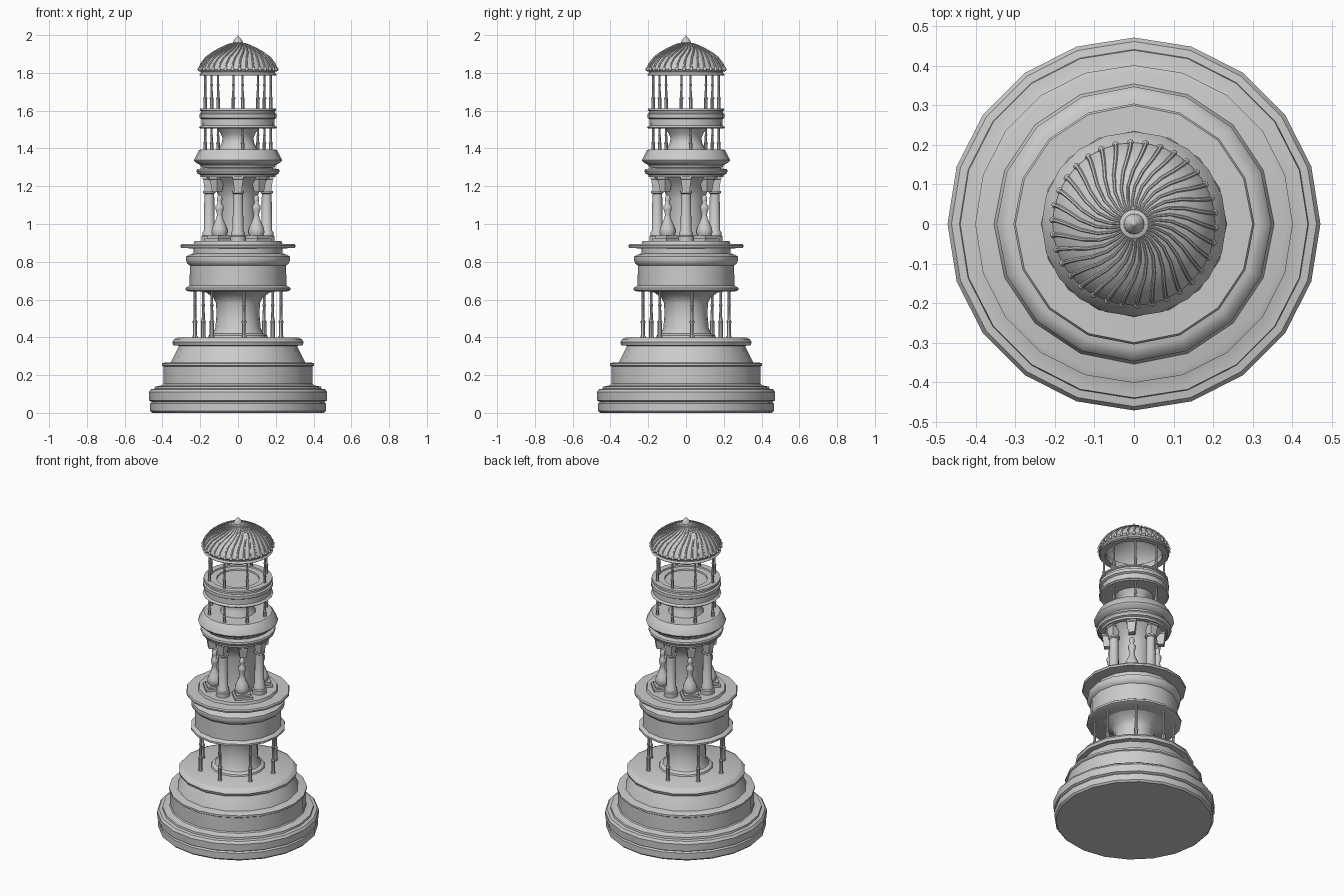
import bpy, bmesh, math
from mathutils import Matrix, Vector

PHASE = math.radians(8)          # shared twist of the thin gallery posts


def finish(ob, angle=35):
    bpy.ops.object.select_all(action='DESELECT')
    ob.select_set(True)
    bpy.context.view_layer.objects.active = ob
    bpy.ops.object.shade_smooth_by_angle(angle=math.radians(angle))
    return ob


def lathe(name, profile, n=16, places=None, turn=0.0, angle=35):
    """Revolve (radius, z) points; repeat the solid at each placement matrix."""
    bm = bmesh.new()
    for M in places or [Matrix()]:
        rings = []
        for r, z in profile:
            if r == 0:
                rings.append([bm.verts.new(M @ Vector((0, 0, z)))] * n)
            else:
                rings.append([bm.verts.new(M @ Vector((
                    r * math.cos(turn + 2 * math.pi * i / n),
                    r * math.sin(turn + 2 * math.pi * i / n), z))) for i in range(n)])
        for a, b in zip(rings, rings[1:]):
            for i in range(n):
                j = (i + 1) % n
                quad = list(dict.fromkeys((a[i], a[j], b[j], b[i])))
                if len(quad) > 2:
                    bm.faces.new(quad)
    bmesh.ops.recalc_face_normals(bm, faces=bm.faces)
    me = bpy.data.meshes.new(name)
    bm.to_mesh(me)
    bm.free()
    ob = bpy.data.objects.new(name, me)
    bpy.context.collection.objects.link(ob)
    return finish(ob, angle)


def around(count, radius, phase=0.0):
    return [Matrix.Rotation(phase + 2 * math.pi * k / count, 4, 'Z')
            @ Matrix.Translation((radius, 0, 0)) for k in range(count)]


def posts(name, radius, z0, z1, r):
    """Slim turned posts: thick foot, ring, thin shaft, small top."""
    h = z1 - z0
    prof = [(0, z0), (r * 1.4, z0), (r * 1.2, z0 + .05 * h), (r * 1.2, z0 + .3 * h),
            (r * 1.5, z0 + .33 * h), (r * .9, z0 + .37 * h), (r * .75, z0 + .65 * h),
            (r * 1.1, z0 + .68 * h), (r * .75, z0 + .71 * h), (r * .75, z0 + .94 * h),
            (r * 1.3, z1), (0, z1)]
    return lathe(name, prof, 8, around(8, radius, PHASE))


# stepped base
lathe("base_plinth", [(0, 0), (.455, 0), (.465, .01), (.465, .05), (.457, .058), (.47, .065),
                      (.472, .11), (.462, .125), (.442, .128), (.44, .14), (.42, .142),
                      (.40, .148), (.395, .155), (.395, .245), (.402, .25), (.402, .262),
                      (.385, .268), (0, .268)], 20)
lathe("upper_plinth", [(0, .262), (.357, .262), (.352, .275), (.33, .32), (.312, .355),
                       (.342, .358), (.348, .375), (.338, .39), (.315, .40), (0, .40)], 16)

# lower open gallery
lathe("lower_shaft", [(0, .395), (.16, .395), (.155, .41), (.135, .42), (.12, .45), (.114, .52),
                      (.116, .58), (.13, .61), (.165, .635), (.19, .65), (0, .65)], 16)
posts("lower_posts", .23, .40, .65, .0095)

# lower drum with projecting rim
lathe("lower_drum", [(0, .643), (.26, .643), (.277, .65), (.277, .662), (.256, .675), (.255, .78),
                     (.268, .79), (.276, .81), (.274, .828), (.25, .84), (.235, .845),
                     (.235, .87), (.302, .874), (.305, .885), (.30, .893), (.235, .895),
                     (.23, .91), (0, .91)], 16)

# arcade storey: core, columns, capitals, pedestals and small figures
lathe("arcade_core", [(0, .90), (.105, .90), (.10, .93), (.10, 1.13), (.115, 1.18),
                      (.15, 1.225), (.175, 1.25), (0, 1.25)], 16)
lathe("arcade_columns", [(0, .90), (.042, .90), (.042, .935), (.036, .94), (.036, .955),
                         (.029, .965), (.026, 1.16), (.033, 1.165), (.033, 1.175),
                         (0, 1.175)], 12, around(4, .152))
lathe("capitals", [(0, 1.17), (.026, 1.17), (.03, 1.19), (.038, 1.235), (.042, 1.238),
                   (.042, 1.26), (0, 1.26)], 4, around(8, .157, 0), math.pi / 4)
lathe("figure_pedestals", [(0, .90), (.075, .90), (.075, .925), (.06, .927), (.06, .938),
                           (0, .938)], 4, around(4, .145, math.pi / 4), math.pi / 4)
lathe("figures", [(0, .935), (.036, .935), (.044, .955), (.042, .975), (.031, 1.0),
                  (.018, 1.03), (.014, 1.05), (.021, 1.075), (.023, 1.095), (.010, 1.11),
                  (.015, 1.125), (.015, 1.14), (.008, 1.152), (0, 1.154)],
      12, around(4, .138, math.pi / 4), angle=60)

# cornice and flared balcony bowl
lathe("cornice", [(0, 1.248), (.198, 1.248), (.20, 1.26), (.213, 1.265), (.22, 1.28),
                  (.217, 1.29), (.185, 1.295), (.18, 1.305), (0, 1.305)], 20)
lathe("balcony_bowl", [(0, 1.30), (.195, 1.30), (.20, 1.312), (.228, 1.328), (.234, 1.338),
                       (.228, 1.35), (.208, 1.388), (.20, 1.395), (0, 1.395)], 20)

# middle open gallery
lathe("middle_shaft", [(0, 1.39), (.105, 1.39), (.10, 1.405), (.085, 1.43), (.082, 1.455),
                       (.092, 1.48), (.115, 1.51), (0, 1.51)], 16)
posts("middle_posts", .175, 1.39, 1.51, .008)

# lantern floor
lathe("lantern_floor", [(0, 1.505), (.20, 1.505), (.206, 1.512), (.194, 1.522), (.193, 1.555),
                        (.205, 1.562), (.205, 1.582), (.195, 1.588), (.195, 1.598),
                        (.203, 1.602), (.201, 1.612), (.165, 1.612), (.163, 1.604),
                        (.125, 1.604), (.123, 1.596), (0, 1.596)], 20)
posts("lantern_posts", .175, 1.60, 1.80, .0075)

# open-bottomed domed roof
DOME = [(.207, 1.818), (.195, 1.845), (.17, 1.878), (.135, 1.905), (.095, 1.928),
        (.06, 1.944), (.036, 1.954)]
lathe("roof_ring", [(.165, 1.785), (.2, 1.785), (.205, 1.79), (.196, 1.80), (.196, 1.815),
                    (.207, 1.82), (.165, 1.82), (.165, 1.785)], 32)
lathe("roof_dome", DOME + [(0, 1.96), (0, 1.945)]
      + [(r - .008, z - .01) for r, z in reversed(DOME)] + DOME[:1], 32)
lathe("finial", [(0, 1.945), (.042, 1.945), (.042, 1.955), (.026, 1.96), (.024, 1.97),
                 (.014, 1.982), (.006, 1.992), (0, 2.0)], 16)

# swirling roof ribs
N = 34
cu = bpy.data.curves.new("roof_ribs", 'CURVE')
cu.dimensions = '3D'
cu.bevel_depth = .0055
cu.bevel_resolution = 1
cu.use_fill_caps = True
for k in range(N):
    sp = cu.splines.new('POLY')
    sp.points.add(len(DOME) - 1)
    for p, (r, z) in zip(sp.points, DOME):
        t = (r - .036) / .171
        a = 2 * math.pi * k / N - math.radians(24) * t * t * (3 - 2 * t)
        p.co = (r * math.cos(a), r * math.sin(a), z + .003, 1)
        p.radius = .5 + .5 * t
ribs = bpy.data.objects.new("roof_ribs", cu)
bpy.context.collection.objects.link(ribs)
bpy.ops.object.select_all(action='DESELECT')
ribs.select_set(True)
bpy.context.view_layer.objects.active = ribs
bpy.ops.object.convert(target='MESH')
finish(bpy.context.view_layer.objects.active, 50)

# rounded rib ends along the eave
lathe("eave_knobs", [(0, 1.808), (.007, 1.811), (.0095, 1.819), (.007, 1.827), (0, 1.83)],
      8, around(N, .205, -math.radians(24)), angle=80)
